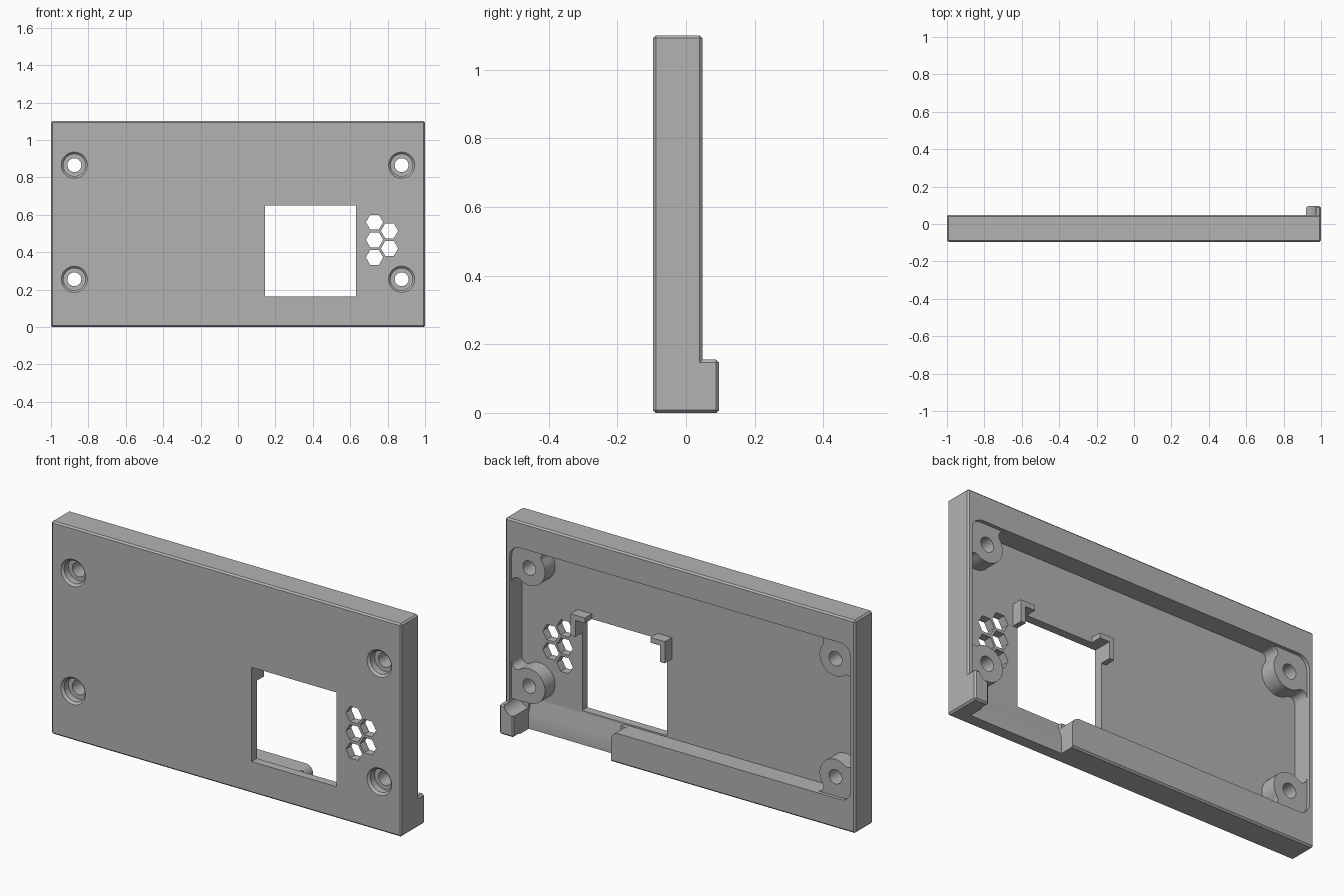
import bpy, bmesh
from math import cos, sin, sqrt, atan2, radians, degrees

if "Cube" in bpy.data.objects:
    bpy.data.objects.remove(bpy.data.objects["Cube"])

grey = bpy.data.materials.new("plain grey")
grey.use_nodes = True
grey.diffuse_color = (0.45, 0.45, 0.45, 1)
grey.node_tree.nodes["Principled BSDF"].inputs["Base Color"].default_value = grey.diffuse_color

FRONT, FLOOR, BACK, LUG_BACK = -0.096, -0.053, 0.048, 0.096
HEIGHT, WALL, LOW, HIGH = 1.1, 0.975, 0.155, 0.965
INSET, BOSS_R, FILLET = 0.1, 0.09, 0.03


def loft(name, sections, bevel=0):
    """Solid through (xz outline, y) sections."""
    bm = bmesh.new()
    rings = [[bm.verts.new((x, y, z)) for x, z in pts] for pts, y in sections]
    n = len(rings[0])
    for a, b in zip(rings, rings[1:]):
        for i in range(n):
            j = (i + 1) % n
            bm.faces.new((a[i], a[j], b[j], b[i]))
    bm.faces.new(rings[0])
    bm.faces.new(rings[-1])
    bmesh.ops.recalc_face_normals(bm, faces=bm.faces)
    if bevel:
        bmesh.ops.bevel(bm, geom=bm.edges[:], offset=bevel, segments=1, affect='EDGES')
    mesh = bpy.data.meshes.new(name)
    bm.to_mesh(mesh)
    bm.free()
    mesh.materials.append(grey)
    ob = bpy.data.objects.new(name, mesh)
    bpy.context.collection.objects.link(ob)
    return ob


def prism(name, pts, y0, y1, bevel=0):
    return loft(name, [(pts, y0), (pts, y1)], bevel)


def rect(x0, x1, z0, z1):
    return [(x0, z0), (x1, z0), (x1, z1), (x0, z1)]


def arc(cx, cz, r, a0, a1, n=10):
    return [(cx + r * cos(radians(a0 + (a1 - a0) * i / n)),
             cz + r * sin(radians(a0 + (a1 - a0) * i / n))) for i in range(n + 1)]


def circle(cx, cz, r, n=32):
    return arc(cx, cz, r, 0, 360, n)[:-1]


def cut(ob, cutters):
    """Subtract the cutters and bake the result."""
    for c in cutters:
        c.hide_render = True
        m = ob.modifiers.new("cut", 'BOOLEAN')
        m.operation, m.solver, m.object = 'DIFFERENCE', 'EXACT', c
    bpy.context.view_layer.update()
    mesh = bpy.data.meshes.new_from_object(ob.evaluated_get(bpy.context.evaluated_depsgraph_get()))
    ob.modifiers.clear()
    ob.data = mesh


def finish(ob):
    for p in ob.data.polygons:
        p.use_smooth = True
    ob.data.set_sharp_from_angle(angle=radians(30))


# Solid panel and corner lug
panel = prism("panel", rect(-1, 1, 0, HEIGHT), FRONT, BACK, 0.008)
lug = prism("corner_lug", rect(0.92, 1, 0, LOW), 0, LUG_BACK, 0.008)

# Rear pocket with rounded corners
r = 0.06
corners = [(WALL - r, HIGH - r, 0), (r - WALL, HIGH - r, 90),
           (r - WALL, LOW + r, 180), (WALL - r, LOW + r, 270)]
outline = [p for x, z, a in corners for p in arc(x, z, r, a, a + 90)]
cutters = [prism("pocket_cutter", outline, FLOOR, 0.2)]

# Notch in the bottom rail with a sloped ledge
notch_outline = ([(0.92, -0.05)] + arc(0.92, 0.165, 0.055, 270, 360)
                 + [(WALL, 0.22), (0.355, 0.22)] + arc(0.355, 0.115, 0.04, 90, 0)
                 + [(0.395, -0.05)])
notch = prism("notch_cutter", notch_outline, -0.03, 0.2)
slope = loft("slope_cutter", [(rect(0.395, 0.92, 0.15, 0.18), FLOOR),
                              (rect(0.395, 0.92, 0.08, 0.18), -0.03),
                              (rect(0.395, 0.92, 0.08, 0.18), 0)])
cutters += [notch, slope]

# Window and hexagonal vents
cutters.append(prism("window_cutter", rect(0.145, 0.63, 0.163, 0.65), -0.2, 0.02))
for x, z, count in ((0.73, 0.372, 3), (0.81, 0.42, 2)):
    for i in range(count):
        cutters.append(prism("vent_cutter", circle(x, z + 0.094 * i, 0.046, 6), -0.2, 0.02))

# Stepped screw holes through panel and bosses
holes = {}
for sx in (-1, 1):
    for wall, up in ((LOW, 1), (HIGH, -1)):
        x, z = sx * (WALL - INSET), wall + up * INSET
        steps = ((0.07, -0.2), (0.07, FRONT), (0.059, -0.085),
                 (0.059, -0.05), (0.037, -0.05), (0.037, 0.2))
        holes[sx, up] = loft("screw_cutter", [(circle(x, z, rad), y) for rad, y in steps])
cutters += holes.values()
cut(panel, cutters)
cut(lug, [notch])
finish(panel)
finish(lug)


# Screw bosses blended into the pocket corners
dz = sqrt((BOSS_R + FILLET) ** 2 - (INSET - FILLET) ** 2)
meet = degrees(atan2(-dz, INSET - FILLET)) + 360
side = [(-0.01, INSET + dz)] + arc(FILLET, INSET + dz, FILLET, 180, meet)
for (sx, up), hole in holes.items():
    if sx > 0 and up > 0:
        # This one stands free above the notch
        local = side + arc(INSET, INSET, BOSS_R, meet - 180, -90, 24)[1:] + [(-0.01, 0.01)]
    else:
        half = side + arc(INSET, INSET, BOSS_R, meet - 180, 45)[1:]
        local = half + [(q, p) for p, q in reversed(half[:-1])] + [(-0.01, -0.01)]
    wall = LOW if up > 0 else HIGH
    pts = [(sx * (WALL - p), wall + up * q) for p, q in local]
    name = ("lower" if up > 0 else "upper") + ("_left" if sx > 0 else "_right") + "_boss"
    boss = prism(name, pts, FLOOR - 0.007, 0.03)
    cut(boss, [hole])
    finish(boss)

# L-shaped clips at the window's upper corners
for name, edge, d in (("left_clip", 0.63, 1), ("right_clip", 0.145, -1)):
    shape = [(0.027, 0.677), (0.027, 0.565), (0, 0.565), (0, 0.65), (-0.055, 0.65), (-0.055, 0.677)]
    prism(name, [(edge + d * x, z) for x, z in shape], FLOOR - 0.007, 0.004)

# Remove the cutters
for ob in [o for o in bpy.data.objects if "_cutter" in o.name]:
    bpy.data.objects.remove(ob)
